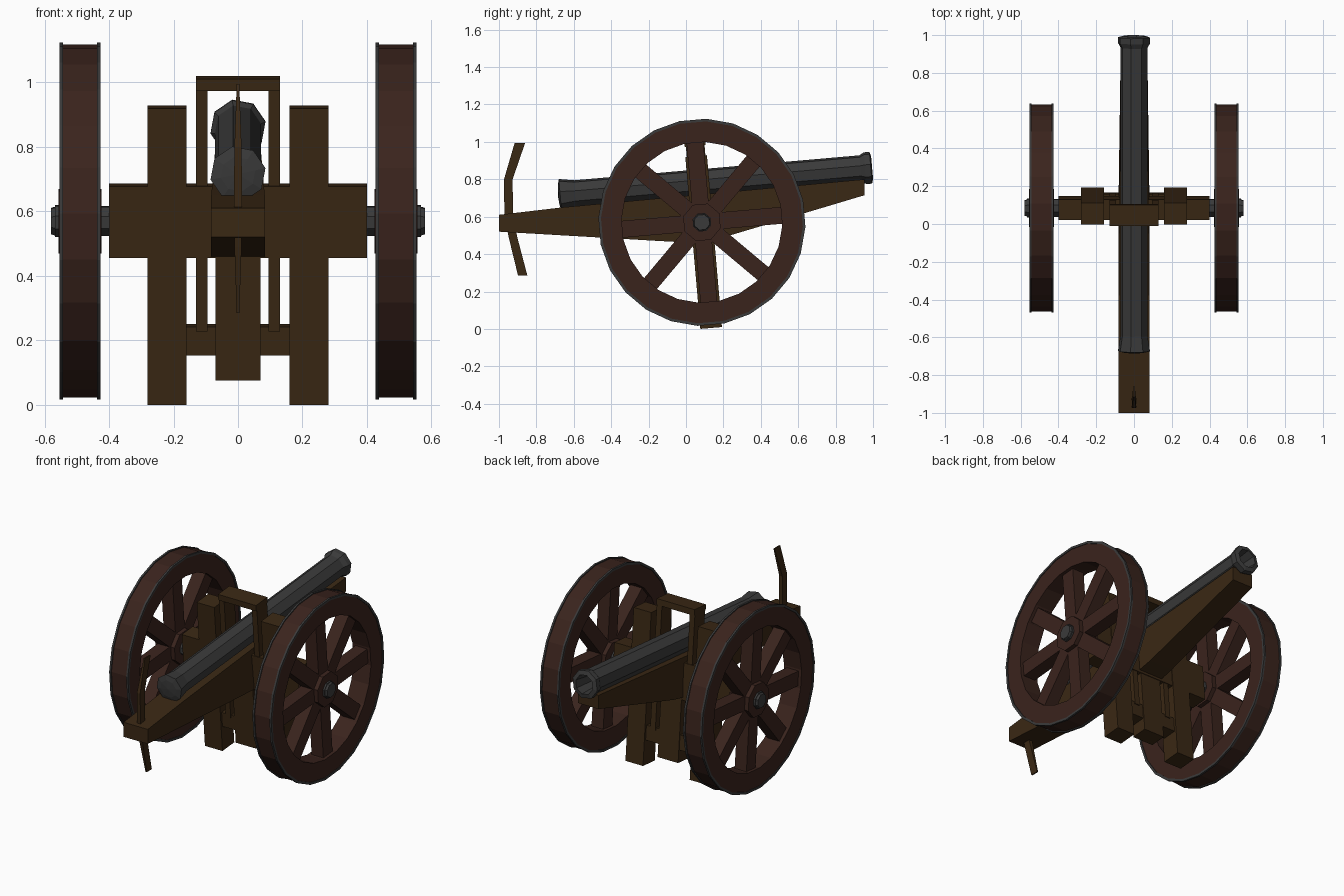
import bpy, bmesh
from math import radians, cos, sin, pi
from mathutils import Matrix, Vector

if "Cube" in bpy.data.objects:
    bpy.data.objects.remove(bpy.data.objects["Cube"])

HUB = Vector((0, .085, .57))
TILT = Matrix.Translation(HUB) @ Matrix.Rotation(radians(5), 4, 'X')
FLAT = Matrix.Identity(4)


def material(name, rgb):
    m = bpy.data.materials.new(name)
    m.diffuse_color = (*rgb, 1)
    m.use_nodes = True
    m.node_tree.nodes["Principled BSDF"].inputs["Base Color"].default_value = m.diffuse_color
    return m


WOOD = material("oak", (.042, .021, .007))
RED = material("wheel_wood", (.042, .017, .012))
IRON = material("iron", (.042, .042, .042))


def finish(name, bm, mat, frame=TILT):
    bmesh.ops.recalc_face_normals(bm, faces=bm.faces)
    me = bpy.data.meshes.new(name)
    bm.to_mesh(me)
    bm.free()
    me.transform(frame)
    me.materials.append(mat)
    ob = bpy.data.objects.new(name, me)
    bpy.context.collection.objects.link(ob)
    return ob


def add_box(bm, lo, hi, rot=FLAT):
    lo, hi = Vector(lo), Vector(hi)
    m = rot @ Matrix.Translation((lo + hi) / 2) @ Matrix.Diagonal((*(hi - lo), 1))
    bmesh.ops.create_cube(bm, size=1, matrix=m)


def box(name, lo, hi, mat=WOOD):
    bm = bmesh.new()
    add_box(bm, lo, hi)
    return finish(name, bm, mat)


def add_lathe(bm, profile, sides, turn=0, closed=False, about='X', shift=(0, 0, 0)):
    """Spin (position, radius) points around the x or y axis."""
    rings = []
    for p, r in profile:
        ring = []
        for i in range(sides if r else 1):
            a = 2 * pi * i / sides + turn
            u, w = r * cos(a), r * sin(a)
            co = (p, u, w) if about == 'X' else (u, p, w)
            ring.append(bm.verts.new(Vector(co) + Vector(shift)))
        rings.append(ring)
    pairs = list(zip(rings, rings[1:])) + ([(rings[-1], rings[0])] if closed else [])
    for a, b in pairs:
        for i in range(sides):
            j = (i + 1) % sides
            q = [a[i % len(a)], a[j % len(a)], b[j % len(b)], b[i % len(b)]]
            bm.faces.new(list(dict.fromkeys(q)))


def prism(name, left, right, mat):
    """Bridge two matching side outlines."""
    bm = bmesh.new()
    a = [bm.verts.new(p) for p in left]
    b = [bm.verts.new(p) for p in right]
    bm.faces.new(a)
    bm.faces.new(b)
    for i in range(len(a)):
        j = (i + 1) % len(a)
        bm.faces.new((a[i], a[j], b[j], b[i]))
    return finish(name, bm, mat, FLAT)


# Barrel with flared breech and hollow muzzle
bm = bmesh.new()
add_lathe(bm, [(-.755, 0), (-.75, .055), (-.742, .087), (-.66, .073), (.87, .073),
               (.895, .087), (.925, .087), (.932, .06), (.80, .048), (.80, 0)],
          8, turn=radians(12), about='Y', shift=(0, 0, .212))
finish("barrel", bm, IRON)

# Trail beam carrying the barrel: (y, z, half width)
side = [(-1, .61, .083), (-.66, .65, .083), (.955, .80, .07), (.955, .715, .07),
        (.235, .50, .08), (.05, .46, .083), (-.14, .47, .083), (-1, .52, .083)]
prism("trail_beam", [(-x, y, z) for y, z, x in side], [(x, y, z) for y, z, x in side], WOOD)

# Curved tail lever: (y, z, half depth, half width)
path = [(-.888, .995, .028, .004), (-.95, .80, .023, .011), (-.948, .61, .023, .013),
        (-.925, .49, .023, .011), (-.873, .285, .025, .004)]
outline = [(y - d, z, w) for y, z, d, w in path] + [(y + d, z, w) for y, z, d, w in path[::-1]]
prism("tail_lever", [(-w, y, z) for y, z, w in outline], [(w, y, z) for y, z, w in outline], WOOD)

# Axle and cross beams
bm = bmesh.new()
add_lathe(bm, [(-.58, 0), (-.58, .043), (-.56, .049), (.56, .049), (.58, .043), (.58, 0)], 8, turn=pi / 8)
finish("axle", bm, IRON)
box("axle_beam", (-.40, -.054, -.11), (.40, .054, .113))
box("lower_crossbar", (-.17, -.045, -.415), (.17, .045, -.325))
box("centre_post", (-.07, -.05, -.492), (.07, .05, -.05))

# Arch over the barrel
box("arch_top", (-.13, -.056, .41), (.13, .056, .447))

for s, tag in ((-1, "left"), (1, "right")):
    def span(a, b):
        return min(s * a, s * b), max(s * a, s * b)

    # Upright posts
    x0, x1 = span(.16, .28)
    box(tag + "_post", (x0, -.058, -.567), (x1, .058, .355))
    x0, x1 = span(.095, .13)
    box(tag + "_arch_upright", (x0, -.05, -.34), (x1, .05, .42))

    # Wheel: rim, hub and eight spokes
    bm = bmesh.new()
    rim = [(.43, .43), (.43, .548), (.55, .548), (.55, .43)]
    add_lathe(bm, [(s * p, r) for p, r in rim], 24, turn=pi / 24, closed=True)
    hub = [(.424, 0), (.424, .105), (.556, .105), (.556, 0)]
    add_lathe(bm, [(s * p, r) for p, r in hub], 8, turn=pi / 8)
    x0, x1 = span(.45, .53)
    for k in range(8):
        add_box(bm, (x0, -.045, .05), (x1, .045, .45), Matrix.Rotation(k * pi / 4, 4, 'X'))
    finish(tag + "_wheel", bm, RED)

    # Thin iron hoops on the rim edges and hub cap
    bm = bmesh.new()
    for a, b in ((.426, .438), (.542, .554)):
        hoop = [(a, .54), (a, .554), (b, .554), (b, .54)]
        add_lathe(bm, [(s * p, r) for p, r in hoop], 24, turn=pi / 24, closed=True)
    cap = [(.55, 0), (.55, .052), (.567, .052), (.567, 0)]
    add_lathe(bm, [(s * p, r) for p, r in cap], 8, turn=pi / 8)
    finish(tag + "_iron_hoops", bm, IRON)
